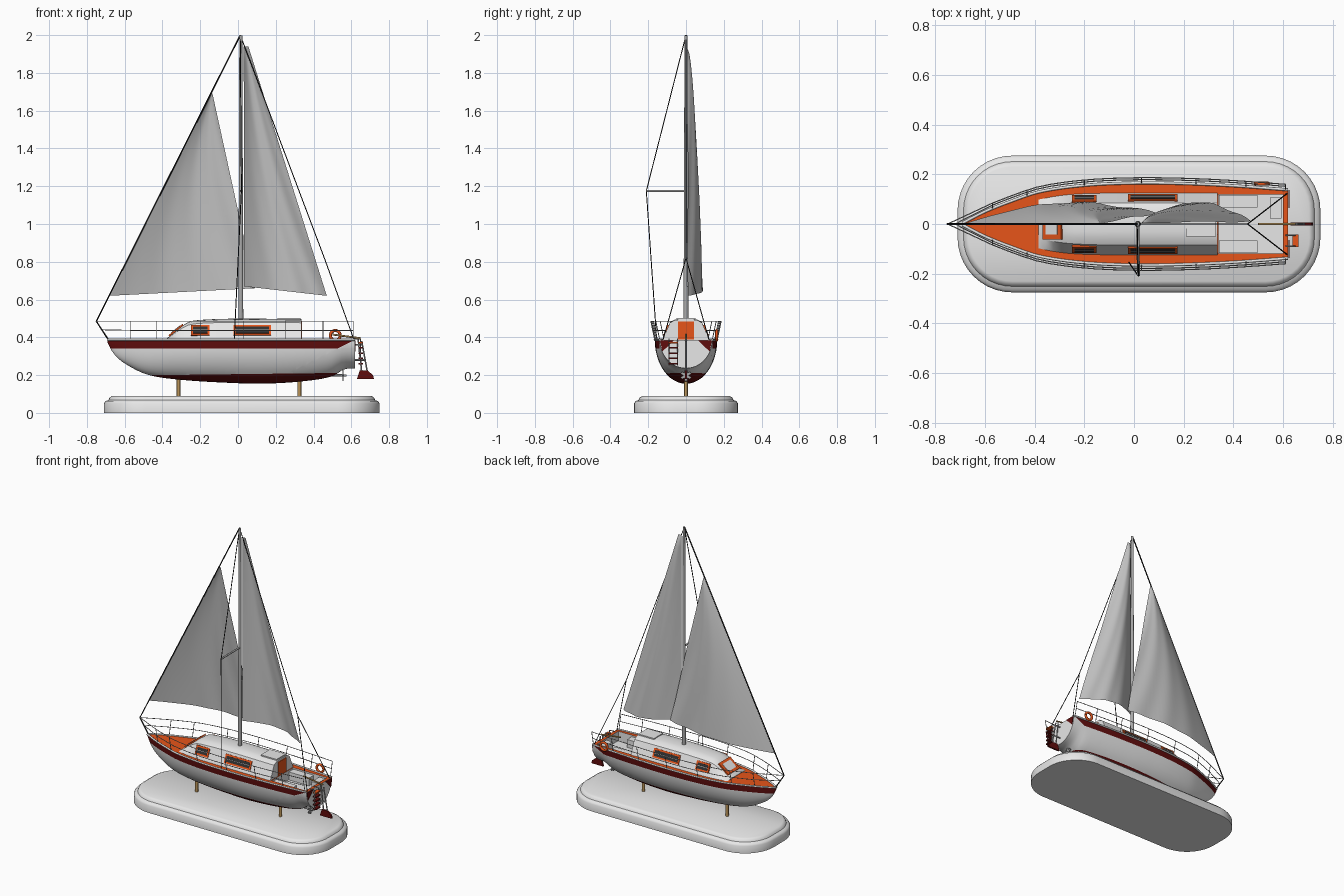
import bpy, bmesh, math
from mathutils import Vector

cube = bpy.data.objects.get("Cube")
if cube:
    bpy.data.objects.remove(cube, do_unlink=True)


def material(name, r, g, b):
    m = bpy.data.materials.new(name)
    m.use_nodes = True
    m.diffuse_color = (r, g, b, 1)
    m.node_tree.nodes["Principled BSDF"].inputs["Base Color"].default_value = (r, g, b, 1)
    return m


WHITE = material("white paint", .8, .8, .8)
SAIL = material("sail cloth", .55, .55, .55)
MAROON = material("dark red paint", .12, .004, .004)
ORANGE = material("orange deck", .8, .09, .01)
GLASS = material("dark glass", .03, .03, .03)
WOOD = material("light wood", .5, .3, .1)
BLACK = material("black wire", .01, .01, .01)
STEEL = material("steel", .4, .4, .4)


def finish(name, bm, mats, smooth=None, rule=None):
    bmesh.ops.recalc_face_normals(bm, faces=bm.faces)
    bm.normal_update()
    if rule:
        for f in bm.faces:
            f.material_index = rule(f.calc_center_median(), f.normal)
    me = bpy.data.meshes.new(name)
    bm.to_mesh(me)
    bm.free()
    for m in mats:
        me.materials.append(m)
    ob = bpy.data.objects.new(name, me)
    bpy.context.collection.objects.link(ob)
    if smooth:
        bpy.ops.object.select_all(action='DESELECT')
        ob.select_set(True)
        bpy.context.view_layer.objects.active = ob
        bpy.ops.object.shade_smooth_by_angle(angle=math.radians(smooth))
    return ob


def loft(rings, closed=False, cap_start=False, cap_end=False):
    bm = bmesh.new()
    rows = [[bm.verts.new(p) for p in r] for r in rings]
    n = len(rows[0])
    for a, b in zip(rows, rows[1:]):
        for i in range(n if closed else n - 1):
            j = (i + 1) % n
            bm.faces.new((a[i], a[j], b[j], b[i]))
    if cap_start:
        bm.faces.new(rows[0])
    if cap_end:
        bm.faces.new(rows[-1])
    return bm


def box(name, c, s, mat, rx=0, ry=0):
    bm = bmesh.new()
    bmesh.ops.create_cube(bm, size=1)
    for v in bm.verts:
        v.co = Vector((v.co.x * s[0], v.co.y * s[1], v.co.z * s[2]))
    ob = finish(name, bm, [mat])
    ob.location, ob.rotation_euler = c, (rx, ry, 0)
    return ob


def tube(name, paths, r, mat):
    cu = bpy.data.curves.new(name, 'CURVE')
    cu.dimensions, cu.bevel_depth, cu.bevel_resolution, cu.use_fill_caps = '3D', r, 2, True
    for pts in paths:
        sp = cu.splines.new('POLY')
        sp.points.add(len(pts) - 1)
        for p, q in zip(sp.points, pts):
            p.co = (*q, 1)
    cu.materials.append(mat)
    ob = bpy.data.objects.new(name, cu)
    bpy.context.collection.objects.link(ob)


def plate(name, outline, offset, mat):
    o = Vector(offset)
    return finish(name, loft([outline, [Vector(p) + o for p in outline]], True, True, True), [mat])


def curve(table):
    # smooth interpolation through (x, value) pairs
    def slope(i):
        a, b = table[max(i - 1, 0)], table[min(i + 1, len(table) - 1)]
        return (b[1] - a[1]) / (b[0] - a[0])

    def f(x):
        i = max(k for k in range(len(table) - 1) if k == 0 or table[k][0] <= x)
        (x0, y0), (x1, y1) = table[i], table[i + 1]
        h = x1 - x0
        t = (x - x0) / h
        return ((1 + 2 * t) * (1 - t) ** 2 * y0 + t * (1 - t) ** 2 * h * slope(i)
                + t * t * (3 - 2 * t) * y1 + t * t * (t - 1) * h * slope(i + 1))
    return f


DECK, BOW, STERN = .385, -.69, .62
beam = curve([(BOW, .004), (-.6, .05), (-.5, .09), (-.38, .13), (-.2, .156), (0, .165),
              (.2, .163), (.4, .154), (STERN, .138)])
keel = curve([(BOW, .372), (-.66, .315), (-.6, .262), (-.48, .203), (-.3, .175), (0, .157),
              (.15, .155), (.35, .168), (.5, .194), (.56, .23), (STERN, .236)])
stations = [BOW + i * .02 for i in range(51)] + [.34 + i * .026 for i in range(11)] + [STERN]

# Display base with rounded ends
rings = []
for z, inset in ((0, 0), (.05, 0), (.062, .008), (.068, .024), (.082, .03), (.09, .045)):
    ring = []
    for cx, cy, start in ((.53, .055, 0), (-.49, .055, 90), (-.49, -.055, 180), (.53, -.055, 270)):
        for k in range(11):
            a = math.radians(start + 9 * k)
            ring.append((cx + (.22 - inset) * math.cos(a), cy + (.22 - inset) * math.sin(a), z))
    rings.append(ring)
finish("display_base", loft(rings, True, True, True), [WHITE], 40)
tube("base_posts", [[(x, 0, .085), (x, 0, .2)] for x in (-.315, .325)], .01, WOOD)

# Hull with painted stripe and painted bottom
rings = []
for x in stations:
    w, d = beam(x), DECK - keel(x)
    rings.append([(x, w * math.cos(a), DECK - d * math.sin(a))
                  for a in (math.pi * k / 24 for k in range(25))])
bm = loft(rings, cap_end=True)
for co, no in (((0, 0, .342), (0, 0, 1)), ((0, 0, .205), (-.012, 0, 1)), ((.53, 0, .342), (-.5, 0, 1))):
    bmesh.ops.bisect_plane(bm, geom=bm.verts[:] + bm.edges[:] + bm.faces[:], plane_co=co, plane_no=no)


def hull_paint(c, n):
    if n.x > .95:
        return 0
    if c.z > .342:
        return 0 if (c.x - .53) * .5 > c.z - .342 else 1
    return 1 if c.z < .205 + .012 * c.x else 0


finish("hull", bm, [WHITE, MAROON], 40, hull_paint)
for s in (-1, 1):
    plate("transom_corner", [(.621, s * .137, .383), (.621, s * .065, .383), (.621, s * .125, .325)],
          (.004, 0, 0), MAROON)

# Deck around the cockpit opening, and the cockpit itself
C0, C1, CW = .34, .6, .118
bm = bmesh.new()
for a, b in zip(stations, stations[1:]):
    inner = CW if C0 - .001 < (a + b) / 2 < C1 + .001 else 0
    for s in (-1, 1):
        bm.faces.new([bm.verts.new(p) for p in ((a, s * inner, DECK), (b, s * inner, DECK),
                                               (b, s * beam(b), DECK), (a, s * beam(a), DECK))])
finish("deck", bm, [ORANGE])
well = [[(x, y, z) for x, y in ((C0, -CW), (C1, -CW), (C1, CW), (C0, CW))] for z in (DECK, .32)]
finish("cockpit", loft(well, True, cap_end=True), [WHITE])
for s in (-1, 1):
    box("cockpit_bench", (.42, s * .092, .345), (.155, .05, .06), WHITE)
    tube("toe_rail", [[(x, s * beam(x), DECK + .002) for x in stations]], .006, WHITE)
box("stern_locker", (.57, .065, .35), (.045, .085, .06), WHITE)

# Cabin
height = curve([(-.385, .388), (-.33, .432), (-.27, .478), (-.2, .492), (0, .499), (.335, .496)])
foot = curve([(-.385, .098), (-.3, .114), (-.2, .122), (0, .125), (.335, .125)])
rings = []
for i in range(25):
    x = -.385 + .03 * i
    h, b = height(x) - DECK, foot(x)
    half = [(b, 0), (b - .04, .83), (b - .065, .95), (.03, .99)]
    sect = half + [(0, 1)] + [(-y, f) for y, f in reversed(half)]
    rings.append([(x, y, DECK + h * f) for y, f in sect])
finish("cabin", loft(rings, cap_start=True, cap_end=True), [WHITE], 25)
box("companionway_door", (.337, 0, .435), (.006, .085, .095), ORANGE)
box("sliding_hatch", (.27, 0, .499), (.12, .1, .008), WHITE)
box("front_hatch_frame", (-.328, 0, .438), (.095, .125, .009), ORANGE, 0, math.radians(-39))
box("front_hatch_pane", (-.3295, 0, .4398), (.06, .085, .009), WHITE, 0, math.radians(-39))

# Side windows lying on the sloped cabin walls
for s in (-1, 1):
    for x, length in ((-.2, .1), (.075, .2)):
        y = foot(x) - .021
        tilt = s * math.radians(23)
        box("window_frame", (x, s * y, .437), (length, .009, .06), ORANGE, tilt)
        box("window_glass", (x, s * (y + .001), .4375), (length - .022, .0095, .038), GLASS, tilt)
        box("window_bar", (x, s * (y + .0015), .4375), (length - .022, .0095, .004), STEEL, tilt)

# Mast, spreader and rigging
top = (.012, 0, 2)
bm = bmesh.new()
bmesh.ops.create_cone(bm, cap_ends=True, segments=16, radius1=.013, radius2=.008, depth=1.51)
finish("mast", bm, [STEEL], 40).location = (.015, 0, 1.243)
tip = (.018, -.21, 1.175)
tube("spreader", [[(.015, 0, 1.175), tip]], .006, STEEL)
tube("shroud", [[top, tip, (-.02, -.155, DECK)]], .0025, BLACK)
tube("forestay", [[top, (-.75, 0, .485), (-.685, 0, DECK)]], .004, BLACK)
split = (.457, 0, .82)
tube("backstay", [[top, split]] + [[split, (.615, s * .122, DECK)] for s in (-1, 1)], .0025, BLACK)


# Sails
def sail(name, tack, luff_top, leech_top, clew, belly, ripple):
    tack, luff_top, leech_top, clew = map(Vector, (tack, luff_top, leech_top, clew))
    rings = []
    for i in range(33):
        v = i / 32
        ring = []
        for k in range(25):
            u = k / 24
            p = tack.lerp(luff_top, v).lerp(clew.lerp(leech_top, v), u)
            p.y += belly * math.sin(math.pi * u) * math.sqrt(1 - v)
            p.y += ripple * u * (1 - v) * math.sin(22 * u + 9 * v)
            ring.append(p)
        rings.append(ring)
    finish(name, loft(rings), [SAIL], 80)


sail("jib", (-.68, .002, .62), (-.145, .002, 1.69), (-.135, .002, 1.69), (.09, .045, .66), .062, .006)
sail("mainsail", (.033, .004, .67), (.03, .004, 1.94), (.055, .004, 1.94), (.47, .012, .62), .08, .005)

# Guard rails with leaning stanchions
posts = [-.57, -.43, -.2, .03, .25, .45, .61]
rail_x = [-.57 + .059 * i for i in range(21)]
for s in (-1, 1):
    upper = [(-.75, 0, .485)] + [(x, s * (beam(x) + .021), .485) for x in rail_x]
    lower = [(-.72, 0, .44)] + [(x, s * (beam(x) + .013), .437) for x in rail_x]
    stands = [[(x, s * beam(x), DECK), (x, s * (beam(x) + .021), .485)] for x in posts]
    tube("guard_rail", [upper, lower] + stands, .0022, STEEL)

# Lifebuoy hung on the left rail
ring = [(.515 + .026 * math.cos(a), .162, .41 + .026 * math.sin(a))
        for a in (math.tau * k / 24 for k in range(25))]
tube("lifebuoy", [ring], .008, ORANGE)

# Rudder, tiller, ladder and propeller
plate("rudder_blade", [(.63, -.006, .18), (.72, -.006, .18), (.715, -.006, .2), (.685, -.006, .225),
                       (.645, -.006, .225)], (0, .012, 0), MAROON)
tube("rudder_stock", [[(.635, 0, .4), (.655, 0, .215)], [(.655, 0, .38), (.685, 0, .215)],
                      [(.62, 0, .36), (.658, 0, .36)], [(.62, 0, .28), (.67, 0, .28)]], .004, STEEL)
tube("tiller", [[(.65, 0, .395), (.5, 0, .415)]], .005, WOOD)
tube("ladder_sides", [[(.61, y, .392), (.648, y, .39), (.65, y, .25)] for y in (-.09, -.045)], .003, STEEL)
for i in range(5):
    box("ladder_rung", (.65, -.0675, .26 + .028 * i), (.024, .05, .008), ORANGE if i == 4 else MAROON)
tube("propeller_shaft", [[(.49, 0, .2), (.575, 0, .198)]], .006, STEEL)
for k in range(3):
    box("propeller_blade", (.555, 0, .198), (.006, .014, .058), STEEL, math.radians(60 * k))
